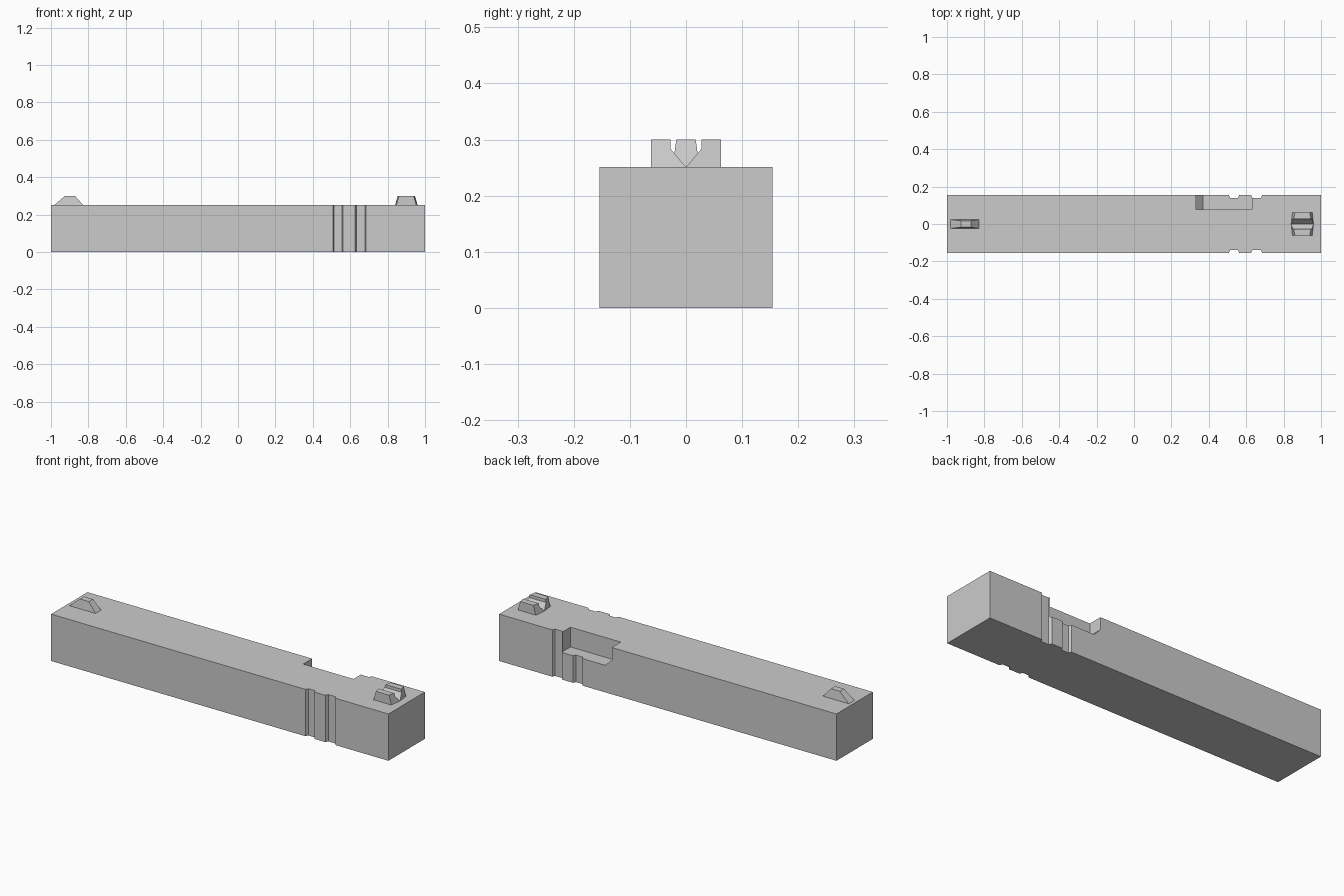
import bpy, bmesh
from mathutils import Vector

if "Cube" in bpy.data.objects:
    bpy.data.objects.remove(bpy.data.objects["Cube"])


def prism(name, points, vec):
    """Extrude a closed 3D outline along vec."""
    bm = bmesh.new()
    face = bm.faces.new([bm.verts.new(p) for p in points])
    new = bmesh.ops.extrude_face_region(bm, geom=[face])["geom"]
    bmesh.ops.translate(bm, vec=Vector(vec),
                        verts=[v for v in new if isinstance(v, bmesh.types.BMVert)])
    bmesh.ops.recalc_face_normals(bm, faces=bm.faces[:])
    mesh = bpy.data.meshes.new(name)
    bm.to_mesh(mesh)
    bm.free()
    obj = bpy.data.objects.new(name, mesh)
    bpy.context.collection.objects.link(obj)
    return obj


def cut(target, cutter):
    """Apply a boolean difference, then remove the cutter."""
    mod = target.modifiers.new("cut", "BOOLEAN")
    mod.operation = "DIFFERENCE"
    mod.solver = "EXACT"
    mod.object = cutter
    cutter.hide_render = True
    bpy.context.view_layer.objects.active = target
    bpy.ops.object.modifier_apply(modifier=mod.name)
    bpy.data.objects.remove(cutter)


W, H, TOP = 0.154, 0.251, 0.30

# Long rectangular body, with full-height grip grooves mirrored on both sides
outline = [(-1, -W)]
for x0, x1 in ((0.507, 0.562), (0.626, 0.685)):
    outline += [(x0, -W), (x0 + 0.007, -W + 0.015),
                (x1 - 0.007, -W + 0.015), (x1, -W)]
outline += [(1, -W)]
outline += [(x, -y) for x, y in reversed(outline)]
body = prism("body", [(x, y, 0) for x, y in outline], (0, 0, H))

# Side opening in the back upper edge, with one chamfered lower corner
port = [(0.332, 0.4), (0.332, 0.185), (0.37, 0.145), (0.63, 0.145), (0.63, 0.4)]
cut(body, prism("port_cutter", [(x, 0.078, z) for x, z in port], (0, 0.2, 0)))

# Front sight: ramped blade tapering toward the top
front = prism("front_sight",
              [(x, -0.024, z) for x, z in
               ((-0.982, H), (-0.925, TOP), (-0.872, TOP), (-0.828, H))],
              (0, 0.048, 0))
for v in front.data.vertices:
    if v.co.z > H + 0.01:
        v.co.y *= 0.72

# Rear sight: two tapered prongs forming a V notch, ends swept outward
notch = [(0, H), (0.028, 0.284), (0.028, TOP), (0.062, TOP), (0.062, H)]
for side, label in ((1, "back"), (-1, "front")):
    prong = prism("rear_sight_" + label,
                  [(0.84, side * y, z) for y, z in notch], (0.12, 0, 0))
    for v in prong.data.vertices:
        half = 0.06 - 0.014 * (v.co.z - H) / (TOP - H)
        half -= 0.007 * max(0, abs(v.co.y) - 0.028) / 0.034
        v.co.x = 0.90 + (half if v.co.x > 0.9 else -half)
